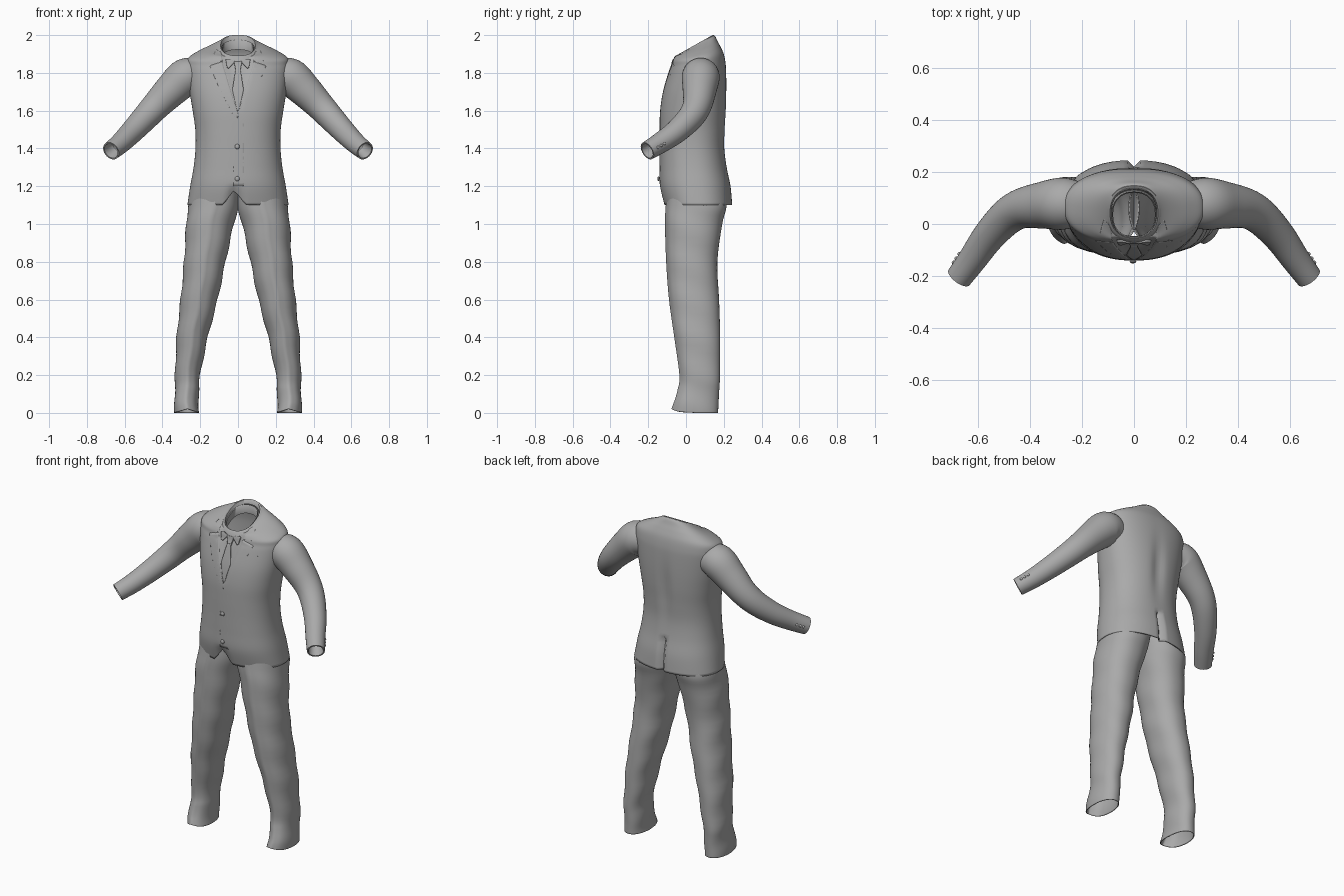
import bpy, bmesh, math
from mathutils import Vector
from mathutils.bvhtree import BVHTree

cube = bpy.data.objects.get("Cube")
if cube:
    bpy.data.objects.remove(cube)

grey = bpy.data.materials.new("cloth grey")
grey.use_nodes = True
grey.diffuse_color = (0.4, 0.4, 0.4, 1)
grey.node_tree.nodes["Principled BSDF"].inputs["Base Color"].default_value = (0.4, 0.4, 0.4, 1)


def finish(name, bm, angle=40, mirror=False, thick=0):
    me = bpy.data.meshes.new(name)
    bm.to_mesh(me)
    bm.free()
    me.materials.append(grey)
    ob = bpy.data.objects.new(name, me)
    bpy.context.collection.objects.link(ob)
    if mirror:
        ob.modifiers.new("mirror", "MIRROR").use_mirror_merge = False
    if thick:
        s = ob.modifiers.new("thickness", "SOLIDIFY")
        s.thickness, s.offset = thick, -1
    bpy.ops.object.select_all(action="DESELECT")
    ob.select_set(True)
    bpy.context.view_layer.objects.active = ob
    bpy.ops.object.shade_smooth_by_angle(angle=math.radians(angle))
    return ob


def spline(rows, steps):
    """Catmull-Rom through rows of numbers."""
    out = []
    for i in range(len(rows) - 1):
        a, b, c, d = (rows[max(0, min(len(rows) - 1, i + k))] for k in (-1, 0, 1, 2))
        for s in range(steps):
            t = s / steps
            out.append([q + t * (r - p) / 2 + t * t * (p - 2.5 * q + 2 * r - s2 / 2)
                        + t ** 3 * (1.5 * (q - r) + (s2 - p) / 2)
                        for p, q, r, s2 in zip(a, b, c, d)])
    return out + [list(rows[-1])]


def ring(cx, cy, rx, ry, z, tilt=0, power=2.3, n=96):
    pts = []
    for i in range(n):
        a = math.tau * i / n
        c, s = math.cos(a), math.sin(a)
        x = math.copysign(abs(c) ** (2 / power), c) * rx
        y = math.copysign(abs(s) ** (2 / power), s) * ry
        pts.append(Vector((cx + x, cy + y, z + tilt * y)))
    return pts


def loft(rings):
    bm = bmesh.new()
    rows = [[bm.verts.new(p) for p in r] for r in rings]
    n = len(rows[0])
    for a, b in zip(rows, rows[1:]):
        for i in range(n):
            j = (i + 1) % n
            bm.faces.new((a[i], a[j], b[j], b[i]))
    return bm


# Jacket body: height, half width, front, back, tilt
body = [(1.10, .268, -.115, .245, 0), (1.2, .253, -.138, .236, 0), (1.3, .235, -.14, .216, 0),
        (1.4, .225, -.14, .205, 0), (1.5, .226, -.14, .208, 0), (1.6, .24, -.137, .214, 0),
        (1.7, .256, -.122, .216, 0), (1.8, .268, -.094, .214, 0), (1.845, .27, -.08, .21, .05),
        (1.88, .262, -.075, .2, .15), (1.907, .215, -.07, .183, .25), (1.925, .165, -.067, .168, .35),
        (1.938, .115, -.064, .155, .5), (1.942, .1, -.062, .143, .56)]
jacket = loft([ring(0, (f + b) / 2, w, (b - f) / 2, z, t) for z, w, f, b, t in spline(body, 5)])
surface = BVHTree.FromBMesh(jacket)
for v in jacket.verts:
    x, y, z = v.co
    if y < 0:
        # cutaway below the last button, and the sunken shirt opening
        v.co.z += max(0, 1 - abs(x + .02) / .06) * .08 * max(0, 1 - (z - 1.1) / .12)
        opening = (z - 1.6) * .33 - abs(x)
        v.co.y += .012 * max(0, min(1, opening / .02))
    elif y > .1:
        # spine hollow and rear vent
        v.co.y -= .014 * math.exp(-(x / .035) ** 2) * math.exp(-((z - 1.58) / .16) ** 2)
        if z < 1.29 and abs(x) < .012:
            v.co.y -= .025
finish("jacket_body", jacket, 50, thick=.006)

# Collar rolled around the neck, and the shirt band within
finish("jacket_collar", loft([ring(0, .042, w, d, z, .56) for z, w, d in
                              [(1.922, .112, .113), (1.943, .101, .104), (1.945, .092, .096),
                               (1.925, .087, .09)]]), 60)
finish("shirt_band", loft([ring(0, .036, w, d, z, .5) for z, w, d in
                           [(1.89, .09, .094), (1.932, .084, .088), (1.93, .08, .084), (1.88, .082, .086)]]), 60)


def path_at(points, t):
    f = t * (len(points) - 1)
    i = min(int(f), len(points) - 2)
    return Vector(points[i]).lerp(Vector(points[i + 1]), f - i)


def drape(name, edge_a, edge_b, lift, mirror=False, across=8, along=20):
    """Plate between two front outlines (x, z), laid on the jacket."""
    bm = bmesh.new()
    grid = []
    for i in range(along + 1):
        a, b = path_at(edge_a, i / along), path_at(edge_b, i / along)
        row = []
        for j in range(across + 1):
            p = a.lerp(b, j / across)
            hit, normal, _, _ = surface.ray_cast(Vector((p.x, -1, p.y)), Vector((0, 1, 0)))
            if hit is None or hit.y > .09:
                hit, normal, _, _ = surface.find_nearest(Vector((p.x, -.05, p.y)))
            if normal.y > 0:
                normal = -normal
            row.append(bm.verts.new(hit + normal * lift))
        grid.append(row)
    for r, s in zip(grid, grid[1:]):
        for j in range(across):
            bm.faces.new((r[j], r[j + 1], s[j + 1], s[j]))
    bmesh.ops.recalc_face_normals(bm, faces=bm.faces)
    if sum(f.normal.y for f in bm.faces) > 0:
        bmesh.ops.reverse_faces(bm, faces=bm.faces)
    return finish(name, bm, 35, mirror, lift + .004)


# Lapels, collar leaves, shirt points and tie
drape("lapel", [(-.004, 1.57), (.04, 1.71), (.084, 1.86)], [(.012, 1.55), (.1, 1.72), (.15, 1.838)], .009, True)
drape("collar_leaf", [(.083, 1.862), (.086, 1.89), (.09, 1.91)], [(.135, 1.862), (.13, 1.895), (.115, 1.925)], .008, True)
drape("shirt_point", [(.012, 1.862), (.03, 1.845), (.05, 1.825)], [(.05, 1.875), (.066, 1.87), (.058, 1.83)], .004, True)
drape("tie_blade", [(-.012, 1.825), (-.03, 1.71), (-.004, 1.6)], [(.012, 1.825), (.03, 1.71), (.004, 1.6)], .001)
drape("tie_knot", [(-.022, 1.862), (-.013, 1.82)], [(.022, 1.862), (.013, 1.82)], .006)

# Overlapping front edge, pocket flaps and breast pocket
drape("front_edge", [(-.022, 1.57), (-.024, 1.2)], [(.03, 1.55), (.03, 1.2)], .004)
drape("pocket_flap", [(.1, 1.252), (.1, 1.225)], [(.22, 1.26), (.22, 1.23)], .006, True)
drape("breast_pocket", [(.125, 1.795), (.125, 1.775)], [(.19, 1.805), (.19, 1.785)], .002)


def button(name, co, r, flat=(1, .45, 1), mirror=False):
    bm = bmesh.new()
    bmesh.ops.create_uvsphere(bm, u_segments=16, v_segments=8, radius=r)
    for v in bm.verts:
        v.co = Vector(co) + Vector([a * b for a, b in zip(v.co, flat)])
    finish(name, bm, 60, mirror)


for z in (1.41, 1.24):
    hit = surface.ray_cast(Vector((-.004, -1, z)), Vector((0, 1, 0)))[0]
    button("front_button", hit + Vector((0, -.005, 0)), .013)

# Sleeves: centre x, y, z and radius along the arm
arm = [(.21, .078, 1.782, .085), (.275, .078, 1.778, .1), (.35, .072, 1.712, .09), (.43, .06, 1.63, .077),
       (.49, .025, 1.565, .07), (.56, -.05, 1.49, .062), (.62, -.135, 1.43, .055), (.672, -.205, 1.387, .05)]
arm = spline(arm, 5)
rings = []
for i, (x, y, z, r) in enumerate(arm):
    ahead, behind = arm[min(i + 1, len(arm) - 1)], arm[max(i - 1, 0)]
    d = (Vector(ahead[:3]) - Vector(behind[:3])).normalized()
    u = d.cross(Vector((0, 1, 0))).normalized()
    w = d.cross(u)
    rings.append([Vector((x, y, z)) + (u * math.cos(a) + w * math.sin(a)) * r
                  for a in (math.tau * k / 40 for k in range(40))])
# Turn the cuff inward
end, axis = Vector(arm[-1][:3]), d
for scale, depth in ((.84, 0), (.8, .07)):
    rings.append([end + (p - end) * scale - axis * depth for p in rings[-1]])
sleeve = loft(rings)
bmesh.ops.recalc_face_normals(sleeve, faces=sleeve.faces)
finish("sleeve", sleeve, 50, True)

# Cuff buttons
for k in (4, 6, 8):
    x, y, z, r = arm[-1 - k // 2]
    button("cuff_button", (x + r * .72, y + r * .66, z + r * .1), .008, (1, 1, 1), True)

# Trouser legs: height, inner, outer, front, back
leg = [(0, .205, .336, -.07, .17), (.05, .208, .336, -.058, .172), (.12, .208, .335, -.038, .176),
       (.2, .2, .333, -.028, .18), (.4, .16, .325, -.055, .181), (.6, .108, .304, -.083, .175),
       (.8, .066, .286, -.098, .166), (1.0, .022, .274, -.104, .192), (1.1, -.004, .262, -.1, .215),
       (1.2, -.02, .235, -.09, .2)]
rows = spline(leg, 5)
rings = [ring((a + b) / 2, (f + k) / 2, (b - a) / 2, (k - f) / 2, z, 0, 2.2, 56) for z, a, b, f, k in rows]
for j, r in enumerate(rings):
    z = rows[j][0]
    for p in r:
        # front hem lifts slightly; pressed crease and gentle folds
        if z < .06 and p.y < .05:
            p.z += .022 * (1 - z / .06) * max(0, 1 - abs(p.x - .27) / .07)
        if p.y < .0:
            p.y -= .007 * math.exp(-((p.x - (rows[j][1] + rows[j][2]) / 2) / .015) ** 2)
        p.x += .003 * math.sin(z * 34 + p.y * 12)
trousers = loft(rings)
finish("trouser_leg", trousers, 50, True, thick=.005)
